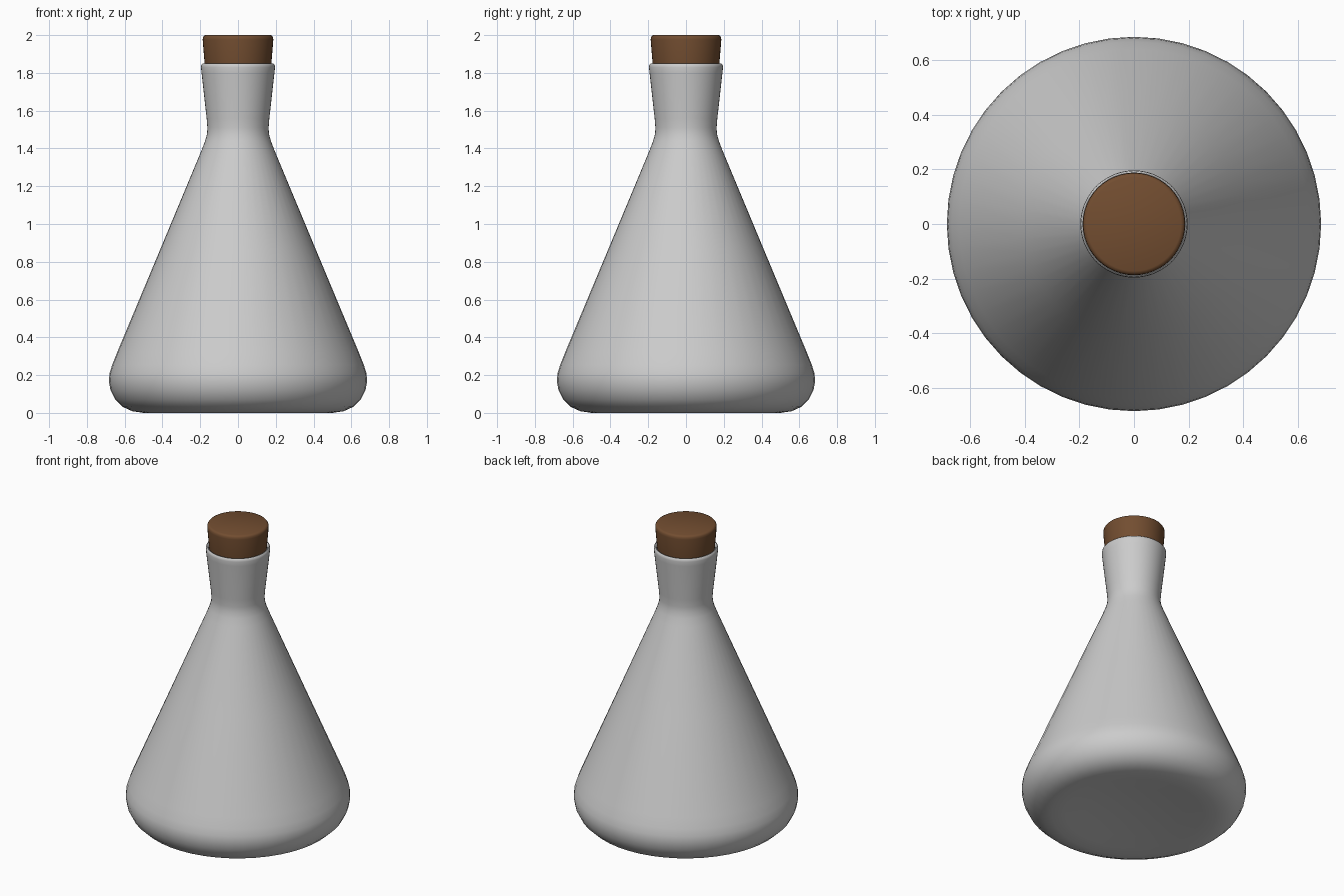
import bpy, bmesh, math
from mathutils import Vector

if "Cube" in bpy.data.objects:
    bpy.data.objects.remove(bpy.data.objects["Cube"])

SIDES = 48


def lathe(name, profile, color=None):
    """Spin an (r, z) profile around z; points at r = 0 become poles."""
    bm = bmesh.new()
    verts = [bm.verts.new(Vector((r, 0, z))) for r, z in profile]
    edges = [bm.edges.new(pair) for pair in zip(verts, verts[1:])]
    bmesh.ops.spin(bm, geom=verts + edges, cent=(0, 0, 0), axis=(0, 0, 1),
                   angle=math.tau, steps=SIDES, use_duplicate=False)
    bmesh.ops.remove_doubles(bm, verts=bm.verts, dist=0.0005)
    bmesh.ops.recalc_face_normals(bm, faces=bm.faces)
    mesh = bpy.data.meshes.new(name)
    bm.to_mesh(mesh)
    bm.free()
    obj = bpy.data.objects.new(name, mesh)
    bpy.context.collection.objects.link(obj)
    if color:
        mat = bpy.data.materials.new(name + "_material")
        mat.diffuse_color = color
        mat.use_nodes = True
        mat.node_tree.nodes["Principled BSDF"].inputs["Base Color"].default_value = mat.diffuse_color
        mesh.materials.append(mat)
    bpy.ops.object.select_all(action='DESELECT')
    obj.select_set(True)
    bpy.context.view_layer.objects.active = obj
    bpy.ops.object.shade_smooth_by_angle(angle=math.radians(50))
    return obj


# Flask: dished base, rounded heel, cone, flared neck, rolled lip, inner wall
lathe("flask", [
    (0, 0.03), (0.15, 0.027), (0.3, 0.017), (0.42, 0.005), (0.5, 0.0),
    (0.56, 0.009), (0.61, 0.032), (0.65, 0.07), (0.675, 0.12), (0.684, 0.17),
    (0.68, 0.21), (0.666, 0.255), (0.64, 0.32), (0.41, 0.87), (0.193, 1.39),
    (0.174, 1.44), (0.164, 1.475), (0.162, 1.51), (0.166, 1.56),
    (0.193, 1.80), (0.196, 1.83), (0.194, 1.843), (0.188, 1.849),
    (0.182, 1.847), (0.178, 1.838), (0.176, 1.80), (0.15, 1.56),
    (0.146, 1.50), (0.175, 1.39), (0.62, 0.32), (0.66, 0.19), (0.64, 0.10),
    (0.5, 0.03), (0, 0.055)])

# Cork: tapered stopper seated in the neck
lathe("cork_stopper", [
    (0, 1.70), (0.15, 1.70), (0.158, 1.71), (0.176, 1.84), (0.187, 1.975),
    (0.186, 1.988), (0.181, 1.996), (0.172, 2.0), (0, 2.0)],
    (0.17, 0.075, 0.03, 1))
